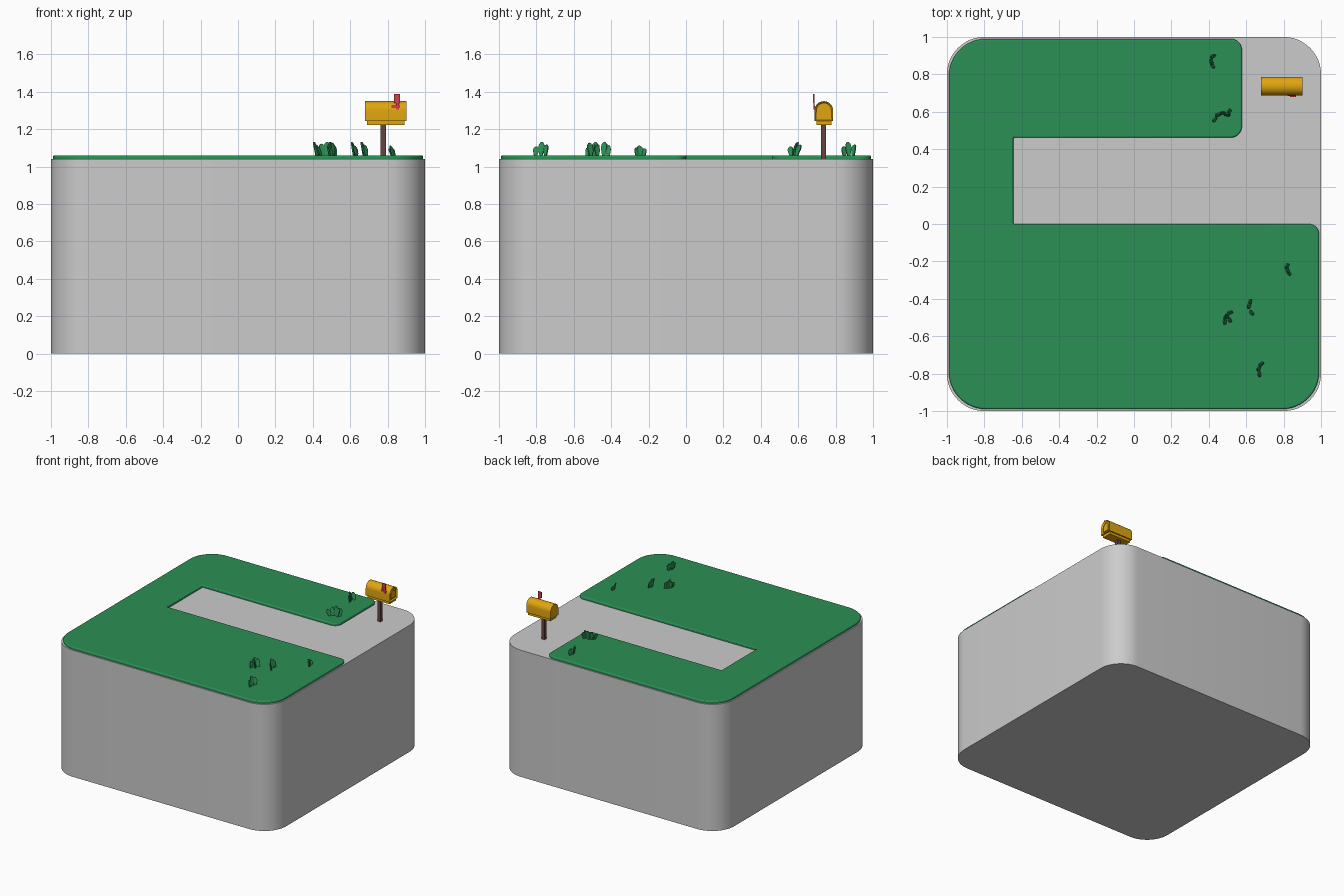
import bpy, bmesh, math
from mathutils import Vector, Matrix

if "Cube" in bpy.data.objects:
    bpy.data.objects.remove(bpy.data.objects["Cube"])


def mat(name, r, g, b):
    m = bpy.data.materials.new(name)
    m.diffuse_color = (r, g, b, 1)
    m.use_nodes = True
    m.node_tree.nodes["Principled BSDF"].inputs["Base Color"].default_value = m.diffuse_color
    return m


GREEN = mat("grass_green", 0.025, 0.28, 0.09)
YELLOW = mat("mailbox_yellow", 0.75, 0.38, 0.005)
BROWN = mat("post_brown", 0.13, 0.06, 0.05)
RED = mat("flag_red", 0.65, 0.05, 0.07)


def finish(name, bm, material=None, bevel=0, angle=35):
    bmesh.ops.recalc_face_normals(bm, faces=bm.faces)
    me = bpy.data.meshes.new(name)
    bm.to_mesh(me)
    bm.free()
    ob = bpy.data.objects.new(name, me)
    bpy.context.collection.objects.link(ob)
    if material:
        me.materials.append(material)
    bpy.ops.object.select_all(action='DESELECT')
    ob.select_set(True)
    bpy.context.view_layer.objects.active = ob
    bpy.ops.object.shade_smooth_by_angle(angle=math.radians(angle))
    if bevel:
        b = ob.modifiers.new("bevel", 'BEVEL')
        b.width, b.segments = bevel, 3
        b.limit_method, b.angle_limit = 'ANGLE', math.radians(50)
    return ob


def rounded(corners, n=12):
    """Outline with a radius at each (x, y, r) corner."""
    out = []
    for i, (x, y, r) in enumerate(corners):
        p = Vector((x, y))
        if r == 0:
            out.append(p)
            continue
        a = (Vector(corners[i - 1][:2]) - p).normalized() * r
        b = (Vector(corners[(i + 1) % len(corners)][:2]) - p).normalized() * r
        for k in range(n + 1):
            t = math.pi / 2 * k / n
            out.append(p + a * (1 - math.sin(t)) + b * (1 - math.cos(t)))
    return out


def prism(bm, pts, vec):
    """Extrude a closed 3D outline along vec; returns the far cap."""
    lo = [bm.verts.new(p) for p in pts]
    hi = [bm.verts.new(Vector(p) + Vector(vec)) for p in pts]
    bm.faces.new(lo)
    for i in range(len(lo)):
        bm.faces.new((lo[i - 1], lo[i], hi[i], hi[i - 1]))
    return bm.faces.new(hi)


def slab(name, corners, z0, z1, material=None, bevel=0):
    bm = bmesh.new()
    prism(bm, [(p.x, p.y, z0) for p in rounded(corners)], (0, 0, z1 - z0))
    return finish(name, bm, material, bevel)


def box(bm, x0, x1, y0, y1, z0, z1):
    prism(bm, [(x0, y0, z0), (x1, y0, z0), (x1, y1, z0), (x0, y1, z0)], (0, 0, z1 - z0))


# ground block and C-shaped lawn
slab("ground_block", [(-1, -1, .2), (1, -1, .2), (1, 1, .2), (-1, 1, .2)], 0, 1.04)
slab("lawn", [(-.99, -.99, .2), (.99, -.99, .2), (.99, 0, .055), (-.645, 0, 0),
              (-.645, .462, 0), (.577, .462, .06), (.577, .99, .06), (-.99, .99, .2)],
     1.03, 1.06, GREEN, .008)

# grass tufts: each blade is (x, y, facing angle, height)
tufts = [
    [(.428, .895, 40, .06), (.418, .87, 110, .075), (.426, .845, 120, .05)],
    [(.44, .563, 60, .05), (.455, .58, 20, .065), (.475, .588, 0, .075),
     (.495, .58, -10, .07), (.508, .592, 50, .06)],
    [(.824, -.225, 60, .04), (.826, -.245, 110, .055), (.834, -.262, 120, .045)],
    [(.626, -.415, 80, .06), (.62, -.44, 70, .075), (.635, -.475, 125, .055)],
    [(.522, -.475, 30, .06), (.505, -.485, 60, .075), (.515, -.51, 120, .07),
     (.492, -.505, 40, .065), (.49, -.53, 85, .05)],
    [(.686, -.75, 45, .06), (.672, -.775, 70, .075), (.675, -.805, 95, .05)],
]
half = [(.007, 0), (.012, .3), (.016, .6), (.014, .82), (.007, .96)]
for n, blades in enumerate(tufts):
    bm = bmesh.new()
    for i, (x, y, ang, h) in enumerate(blades):
        prof = [(w, z) for w, z in half] + [(0, 1)] + [(-w, z) for w, z in reversed(half)]
        side = (i - (len(blades) - 1) / 2) * .006
        M = Matrix.Translation((x, y, 1.055)) @ Matrix.Rotation(math.radians(ang), 4, 'Z')
        # blades curve backwards towards the tip
        prism(bm, [M @ Vector((w + side * z, -.004 + .014 * z * z, z * (h + .003))) for w, z in prof],
              M.to_3x3() @ Vector((0, .007, 0)))
    finish(f"grass_tuft_{n + 1}", bm, GREEN)

# mailbox post
bm = bmesh.new()
box(bm, .762, .79, .721, .749, 1.04, 1.23)
finish("mailbox_post", bm, BROWN)


def arch(r, z0, zc, n=16):
    arc = [(.737 + r * math.cos(math.pi * k / n), zc + r * math.sin(math.pi * k / n)) for k in range(n + 1)]
    return [(.737 + r, z0)] + arc + [(.737 - r, z0)]


# mailbox shell with recessed door end
bm = bmesh.new()
cap = prism(bm, [(.68, y, z) for y, z in arch(.05, 1.243, 1.3)], (.22, 0, 0))
bm.normal_update()
bmesh.ops.recalc_face_normals(bm, faces=bm.faces)
bmesh.ops.inset_region(bm, faces=[cap], thickness=.01)
bmesh.ops.translate(bm, verts=cap.verts, vec=(-.012, 0, 0))
finish("mailbox_body", bm, YELLOW)

# raised door panel and floor plate
bm = bmesh.new()
prism(bm, [(.885, y, z) for y, z in arch(.028, 1.262, 1.297)], (.011, 0, 0))
finish("mailbox_door_panel", bm, YELLOW)
bm = bmesh.new()
box(bm, .69, .89, .697, .777, 1.222, 1.245)
finish("mailbox_floor", bm, YELLOW)

# signal flag with pivot arm
bm = bmesh.new()
box(bm, .845, .862, .682, .688, 1.305, 1.35)
box(bm, .833, .865, .680, .687, 1.34, 1.388)
box(bm, .822, .865, .684, .690, 1.315, 1.328)
finish("mailbox_flag", bm, RED)
